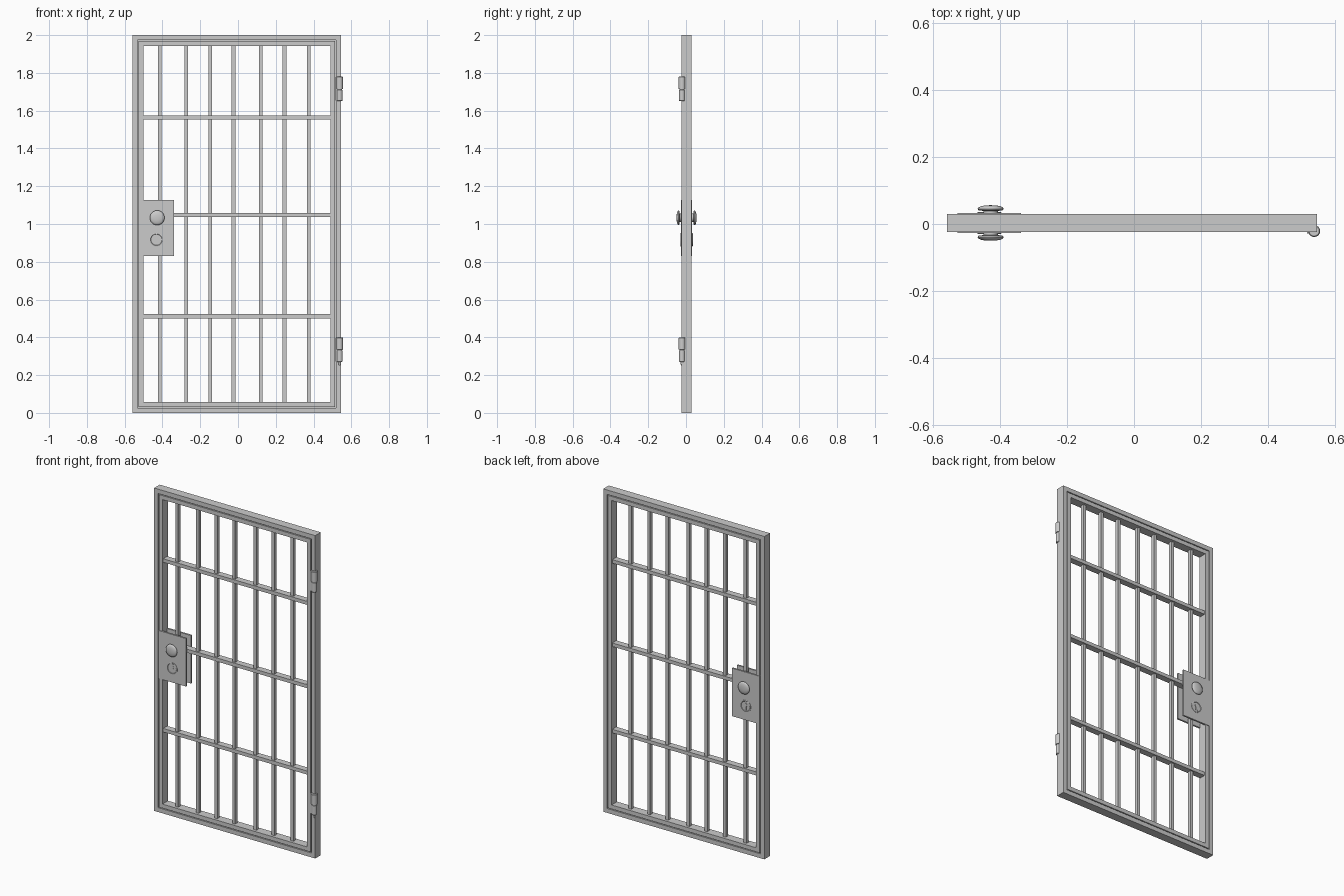
import bpy, bmesh, math
from mathutils import Matrix

if "Cube" in bpy.data.objects:
    bpy.data.objects.remove(bpy.data.objects["Cube"])

CY = 0.003  # mid-plane of the door thickness


def make_object(name, bm):
    bmesh.ops.recalc_face_normals(bm, faces=bm.faces)
    mesh = bpy.data.meshes.new(name)
    bm.to_mesh(mesh)
    bm.free()
    obj = bpy.data.objects.new(name, mesh)
    bpy.context.collection.objects.link(obj)
    return obj


def box(name, x0, x1, y0, y1, z0, z1):
    bm = bmesh.new()
    m = Matrix.Translation(((x0 + x1) / 2, (y0 + y1) / 2, (z0 + z1) / 2))
    m = m @ Matrix.Diagonal((x1 - x0, y1 - y0, z1 - z0, 1))
    bmesh.ops.create_cube(bm, size=1, matrix=m)
    return make_object(name, bm)


def ring(name, x0, x1, z0, z1, width, y0, y1):
    """Rectangular frame with mitred corners."""
    bm = bmesh.new()
    loops = []
    for inset, y in ((0, y0), (width, y0), (width, y1), (0, y1)):
        a, b, c, d = x0 + inset, x1 - inset, z0 + inset, z1 - inset
        loops.append([bm.verts.new(p) for p in
                      ((a, y, c), (b, y, c), (b, y, d), (a, y, d))])
    for i in range(4):
        p, q = loops[i], loops[(i + 1) % 4]
        for k in range(4):
            n = (k + 1) % 4
            bm.faces.new((p[k], p[n], q[n], q[k]))
    return make_object(name, bm)


def lathe(name, profile, matrix, sides=24):
    """Solid of revolution from (radius, height) pairs, capped at both ends."""
    bm = bmesh.new()
    rows = [[bm.verts.new((r * math.cos(2 * math.pi * k / sides),
                           r * math.sin(2 * math.pi * k / sides), h))
             for k in range(sides)] for r, h in profile]
    for p, q in zip(rows, rows[1:]):
        for k in range(sides):
            n = (k + 1) % sides
            bm.faces.new((p[k], p[n], q[n], q[k]))
    bm.faces.new(rows[0])
    bm.faces.new(rows[-1])
    bmesh.ops.transform(bm, matrix=matrix, verts=bm.verts)
    obj = make_object(name, bm)
    bpy.ops.object.select_all(action='DESELECT')
    obj.select_set(True)
    bpy.context.view_layer.objects.active = obj
    bpy.ops.object.shade_smooth_by_angle(angle=math.radians(40))
    return obj


# Outer jamb, groove filler and inner door frame
ring("outer_frame", -0.558, 0.546, 0, 2, 0.027, -0.024, 0.030)
ring("frame_groove", -0.532, 0.520, 0.026, 1.974, 0.008, -0.016, 0.022)
ring("door_frame", -0.526, 0.514, 0.032, 1.968, 0.025, -0.024, 0.030)

# Vertical bars
for i, x in enumerate((-0.414, -0.273, -0.146, -0.024, 0.121, 0.246, 0.375)):
    box(f"vertical_bar_{i + 1}", x - 0.0095, x + 0.0095,
        CY - 0.0105, CY + 0.0105, 0.05, 1.95)

# Flat cross bars
for i, z in enumerate((0.512, 1.047, 1.563)):
    box(f"cross_bar_{i + 1}", -0.505, 0.493, CY - 0.020, CY + 0.020,
        z - 0.011, z + 0.011)

# Lock plates, knobs and keyholes on both faces
KNOB = [(0.022, 0), (0.022, 0.006), (0.036, 0.008), (0.039, 0.012),
        (0.037, 0.016), (0.029, 0.020), (0.016, 0.0225), (0.004, 0.023)]
for side, label in ((-1, "front"), (1, "back")):
    face = CY + side * 0.030
    ys = sorted((face, CY + side * 0.019))
    box(f"lock_plate_{label}", -0.527, -0.338, ys[0], ys[1], 0.83, 1.127)
    out = Matrix.Rotation(side * -math.pi / 2, 4, 'X')

    def at(x, z):
        return Matrix.Translation((x, face, z)) @ out

    lathe(f"knob_{label}", KNOB, at(-0.428, 1.033))
    lathe(f"keyhole_rim_{label}",
          [(0.036, -0.002), (0.036, 0.002), (0.031, 0.003), (0.029, 0.001)],
          at(-0.432, 0.917))
    lathe(f"keyhole_round_{label}", [(0.011, 0), (0.011, 0.003)],
          at(-0.432, 0.925), 16)
    ys = sorted((face, face + side * 0.003))
    box(f"keyhole_slot_{label}", -0.438, -0.426, ys[0], ys[1], 0.897, 0.925)

# Barrel hinges: two knuckles, a pin and a leaf set against the jamb
for z, label in ((0.27, "lower"), (1.65, "upper")):
    base = Matrix.Translation((0.538, -0.021, z))
    lathe(f"hinge_{label}",
          [(0.013, 0), (0.016, 0.003), (0.016, 0.060), (0.013, 0.061),
           (0.013, 0.064), (0.018, 0.065), (0.018, 0.127), (0.015, 0.130)],
          base, 16)
    box(f"hinge_leaf_{label}", 0.516, 0.538, -0.029, -0.020, z + 0.003, z + 0.127)
# Pin tail below the lower hinge
lathe("hinge_pin_tail", [(0.003, 0), (0.008, 0.008), (0.008, 0.025)],
      Matrix.Translation((0.538, -0.021, 0.25)), 12)
